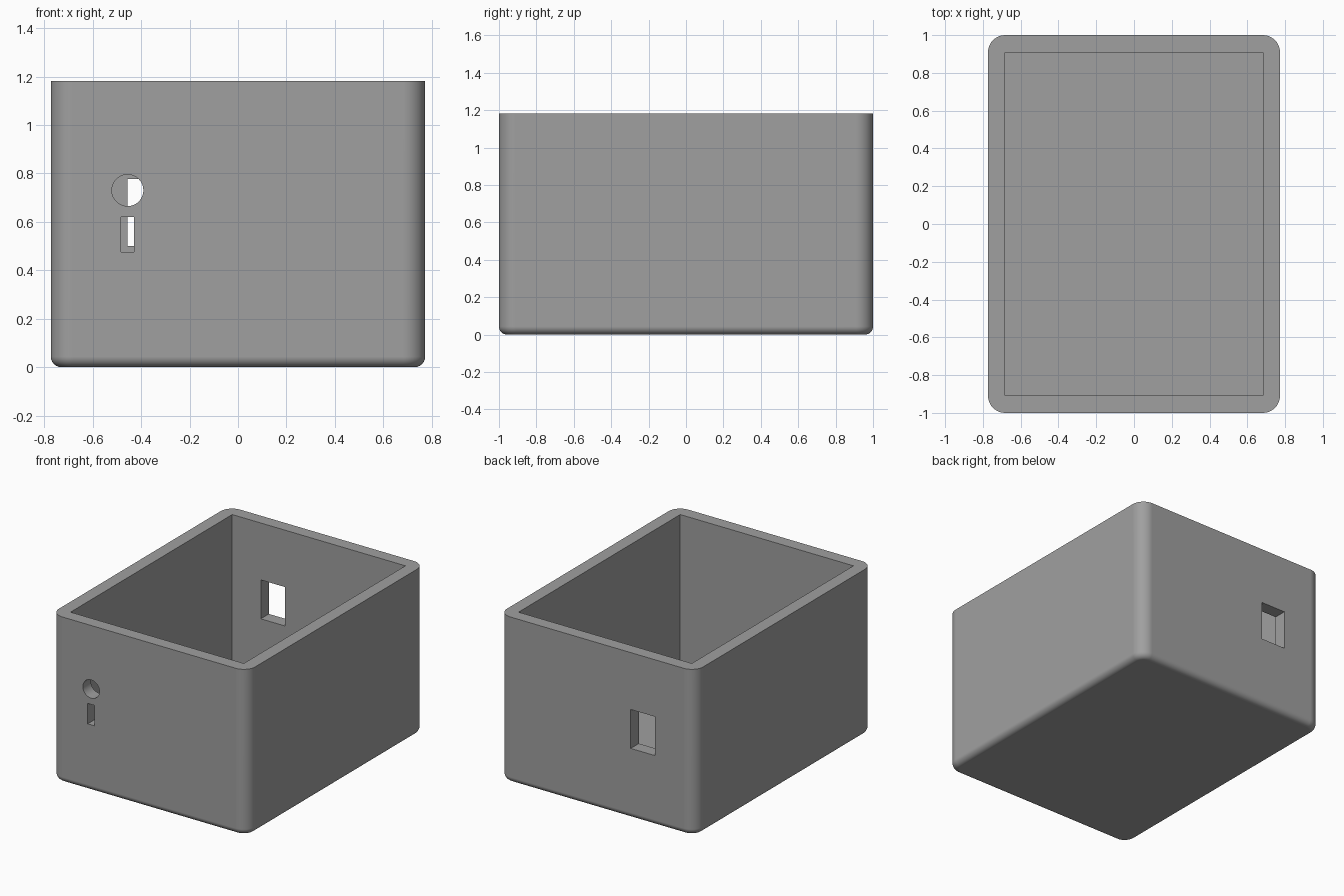
import bpy, bmesh, math
from mathutils import Matrix

if "Cube" in bpy.data.objects:
    bpy.data.objects.remove(bpy.data.objects["Cube"])

HX, HY, H = 0.773, 1.0, 1.182      # outer half sizes and height
WALL = 0.091                       # wall and floor thickness

grey = bpy.data.materials.new("grey plastic")
grey.diffuse_color = (0.35, 0.35, 0.35, 1)
grey.use_nodes = True
grey.node_tree.nodes["Principled BSDF"].inputs["Base Color"].default_value = grey.diffuse_color


def add_object(name, bm):
    mesh = bpy.data.meshes.new(name)
    bmesh.ops.recalc_face_normals(bm, faces=bm.faces)
    bm.to_mesh(mesh)
    bm.free()
    mesh.materials.append(grey)
    obj = bpy.data.objects.new(name, mesh)
    bpy.context.collection.objects.link(obj)
    return obj


def box(x0, x1, y0, y1, z0, z1):
    bm = bmesh.new()
    centre = ((x0 + x1) / 2, (y0 + y1) / 2, (z0 + z1) / 2)
    bmesh.ops.create_cube(bm, size=1, matrix=Matrix.Translation(centre)
                          @ Matrix.Diagonal((x1 - x0, y1 - y0, z1 - z0, 1)))
    return bm


# Outer block: rounded upright corners, then a smaller round along the base
bm = box(-HX, HX, -HY, HY, 0, H)
upright = [e for e in bm.edges if abs(e.verts[0].co.z - e.verts[1].co.z) > 0.5]
bmesh.ops.bevel(bm, geom=upright, offset=WALL, segments=10, profile=0.5, affect='EDGES')
base = [e for e in bm.edges if all(v.co.z < 0.001 for v in e.verts)]
bmesh.ops.bevel(bm, geom=base, offset=0.043, segments=6, profile=0.5, affect='EDGES')
case = add_object("open_case", bm)

# Round front hole
hole = bmesh.new()
bmesh.ops.create_cone(hole, cap_ends=True, segments=64, radius1=0.065, radius2=0.065, depth=0.3,
                      matrix=Matrix.Translation((-0.456, -HY + WALL / 2, 0.73))
                      @ Matrix.Rotation(math.pi / 2, 4, 'X'))

# Cavity, front hole, front slot and back window are cut out of the block
cutters = [
    add_object("cavity_cutter", box(-HX + WALL, HX - WALL, -HY + WALL, HY - WALL, WALL, H + 0.3)),
    add_object("round_hole_cutter", hole),
    add_object("slot_cutter", box(-0.483, -0.43, -1.1, -0.8, 0.475, 0.62)),
    add_object("window_cutter", box(-0.457, -0.265, 0.8, 1.1, 0.5, 0.777)),
]
for cutter in cutters:
    cutter.hide_render = True
    mod = case.modifiers.new(cutter.name, 'BOOLEAN')
    mod.operation = 'DIFFERENCE'
    mod.solver = 'EXACT'
    mod.object = cutter

# Bake the cuts, then drop the cutters
graph = bpy.context.evaluated_depsgraph_get()
result = bpy.data.meshes.new_from_object(case.evaluated_get(graph))
case.modifiers.clear()
case.data = result
for cutter in cutters:
    bpy.data.objects.remove(cutter)

# Smooth rounds with crisp openings and rim
bpy.ops.object.select_all(action='DESELECT')
case.select_set(True)
bpy.context.view_layer.objects.active = case
bpy.ops.object.shade_smooth_by_angle(angle=math.radians(30))
weighted = case.modifiers.new("even_shading", 'WEIGHTED_NORMAL')
weighted.keep_sharp = True
